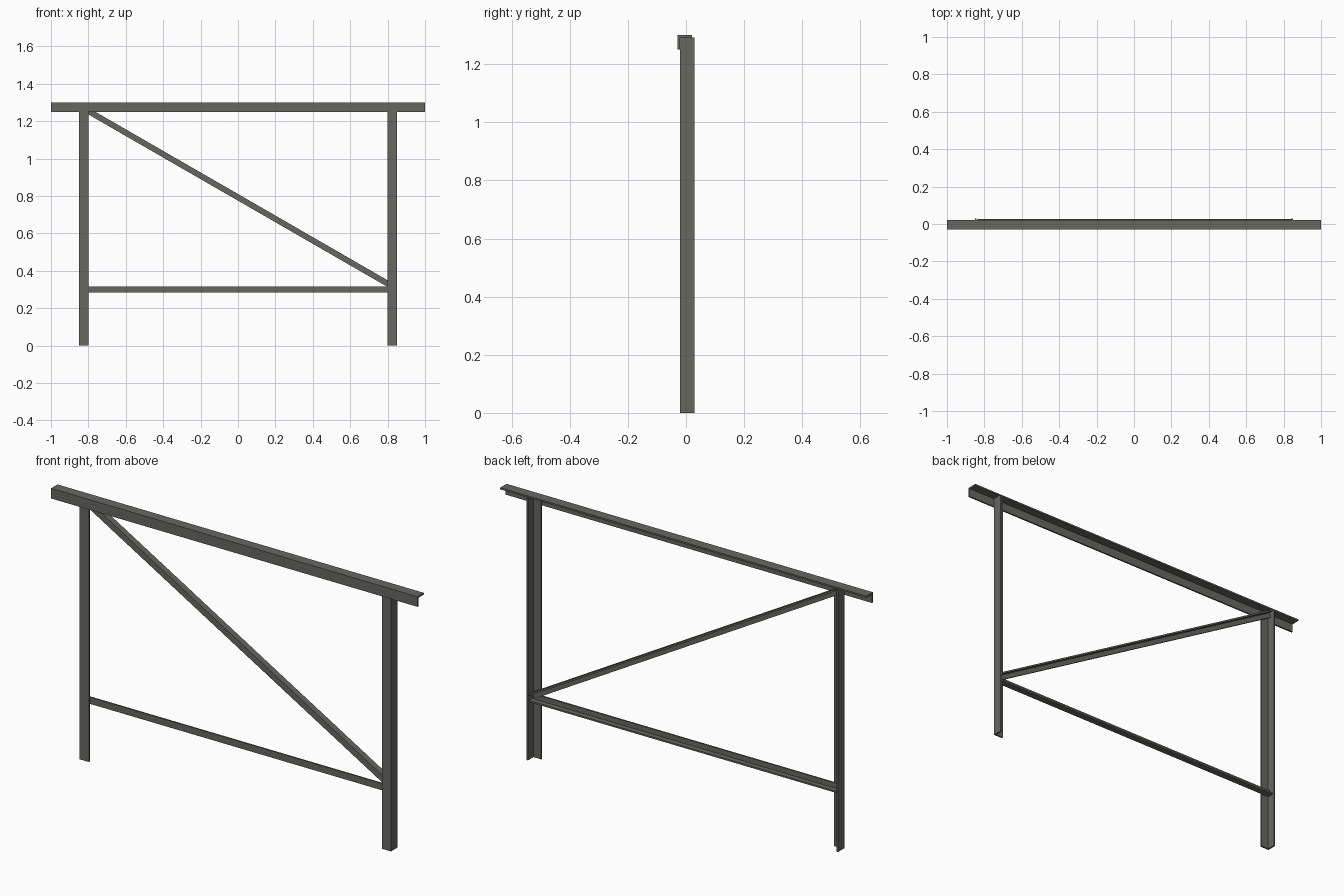
import bpy, bmesh
from mathutils import Vector

if "Cube" in bpy.data.objects:
    bpy.data.objects.remove(bpy.data.objects["Cube"])

T = 0.008            # steel thickness
W = 0.05             # flange of rail and legs
B = 0.033            # flange of braces
Y0 = -(W + T) / 2    # frontmost plane

steel = bpy.data.materials.new("dark_steel")
steel.diffuse_color = (0.135, 0.135, 0.12, 1)
steel.use_nodes = True
steel.node_tree.nodes["Principled BSDF"].inputs["Base Color"].default_value = steel.diffuse_color


def angle_bar(name, start, end, u, v, size):
    """L section swept from start to end; start/end lie on the outer corner,
    u and v are the directions of the two flanges."""
    start, end, u, v = map(Vector, (start, end, u, v))
    u.normalize()
    v.normalize()
    section = [(0, 0), (size, 0), (size, T), (T, T), (T, size), (0, size)]
    bm = bmesh.new()
    rings = [[bm.verts.new(p + u * a + v * b) for a, b in section]
             for p in (start, end)]
    n = len(section)
    for i in range(n):
        j = (i + 1) % n
        bm.faces.new((rings[0][i], rings[0][j], rings[1][j], rings[1][i]))
    bm.faces.new(rings[0])
    bm.faces.new(rings[1])
    bmesh.ops.recalc_face_normals(bm, faces=bm.faces)
    me = bpy.data.meshes.new(name)
    bm.to_mesh(me)
    bm.free()
    me.materials.append(steel)
    ob = bpy.data.objects.new(name, me)
    bpy.context.collection.objects.link(ob)
    return ob


# Top rail: flanges hang down at the front and run back along the top
angle_bar("top_rail", (-1, Y0, 1.3), (1, Y0, 1.3), (0, 0, -1), (0, 1, 0), W)

# Legs: outer front corners, tucked inside the rail
for side, label in ((-1, "left"), (1, "right")):
    x = 0.85 * side
    angle_bar(label + "_leg", (x, Y0 + T, 0), (x, Y0 + T, 1.3 - T),
              (-side, 0, 0), (0, 1, 0), W)

# Lower brace: behind the leg fronts, horizontal flange at the bottom
xi = 0.85 - T
yb = Y0 + 2 * T
angle_bar("lower_brace", (-xi, yb, 0.284), (xi, yb, 0.284),
          (0, 0, 1), (0, 1, 0), B)

# Diagonal brace: behind the lower brace, flange along its upper side
yd = yb + T
p, q = Vector((-0.832, yd, 1.290)), Vector((0.842, yd, 0.325))
d = q - p
angle_bar("diagonal_brace", p, q, (d.z, 0, -d.x), (0, 1, 0), 0.031)
